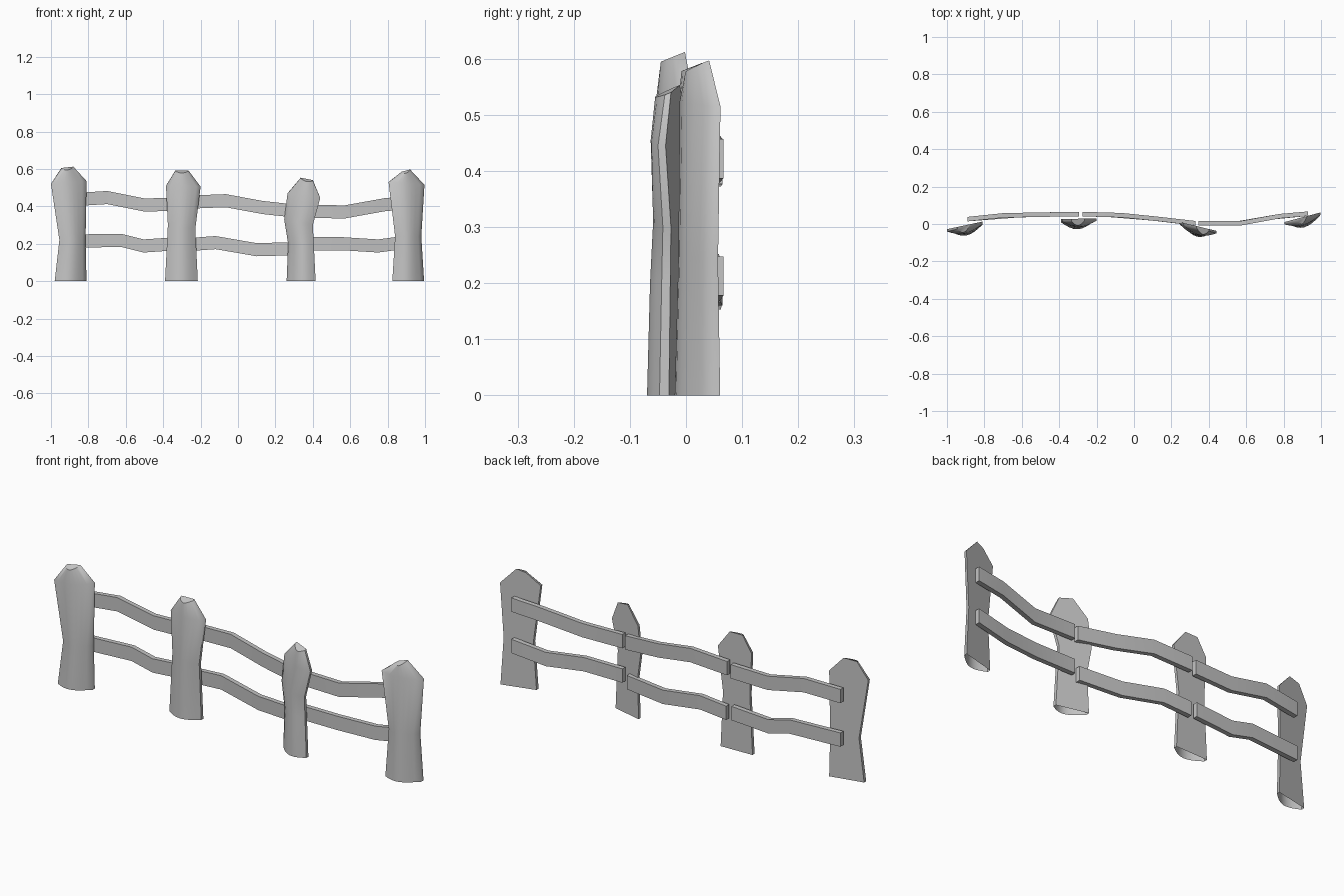
import bpy, bmesh, math

cube = bpy.data.objects.get("Cube")
if cube:
    bpy.data.objects.remove(cube, do_unlink=True)

grey = bpy.data.materials.new("plain grey")
grey.use_nodes = True
grey.diffuse_color = (0.55, 0.55, 0.55, 1)
grey.node_tree.nodes["Principled BSDF"].inputs["Base Color"].default_value = (0.55, 0.55, 0.55, 1)


def finish(name, bm, angle):
    bmesh.ops.recalc_face_normals(bm, faces=bm.faces[:])
    mesh = bpy.data.meshes.new(name)
    bm.to_mesh(mesh)
    bm.free()
    mesh.materials.append(grey)
    ob = bpy.data.objects.new(name, mesh)
    bpy.context.collection.objects.link(ob)
    bpy.ops.object.select_all(action='DESELECT')
    ob.select_set(True)
    bpy.context.view_layer.objects.active = ob
    bpy.ops.object.shade_smooth_by_angle(angle=math.radians(angle))


def bridge(bm, rings):
    for a, b in zip(rings, rings[1:]):
        for i in range(len(a)):
            j = (i + 1) % len(a)
            bm.faces.new((a[i], a[j], b[j], b[i]))


# Split-log post: flat back, bulging front, hollow underside
def post(name, back_left, back_right, rows):
    bm = bmesh.new()
    x0, x1 = rows[1][0], rows[1][2]
    rings = []
    for k, (xa, za, xb, zb) in enumerate(rows):
        depth = 0.056 - 0.012 * za / 0.5
        slope = 0
        if k == len(rows) - 1:
            depth, slope = 0.036, 0.014
        ring = []
        for i in range(9):
            t = i / 8
            bulge = 0.3 + 0.7 * math.sin(math.pi * t)
            x = xa + (xb - xa) * t
            y = back_left + (back_right - back_left) * (x - x0) / (x1 - x0)
            z = za + (zb - za) * t
            ring.append(bm.verts.new((x, y - depth * bulge, z - slope * bulge)))
        for x, z in ((xb, zb), (xa, za)):
            y = back_left + (back_right - back_left) * (x - x0) / (x1 - x0)
            ring.append(bm.verts.new((x, y, z)))
        rings.append(ring)
    bridge(bm, rings)
    bm.faces.new(rings[-1])
    finish(name, bm, 50)


# Each row: left x, left z, right x, right z
post("post_1", -0.018, 0.012, [
    (-0.98, 0, -0.81, 0), (-0.955, 0.22, -0.815, 0.22),
    (-1.0, 0.52, -0.81, 0.535), (-0.945, 0.605, -0.88, 0.612)])
post("post_2", 0.026, 0.03, [
    (-0.39, 0, -0.215, 0), (-0.375, 0.3, -0.228, 0.28),
    (-0.385, 0.51, -0.2, 0.505), (-0.335, 0.592, -0.265, 0.592)])
post("post_3", 0.005, -0.028, [
    (0.26, 0, 0.415, 0), (0.268, 0.2, 0.405, 0.2), (0.247, 0.33, 0.4, 0.3),
    (0.265, 0.47, 0.44, 0.445), (0.335, 0.553, 0.4, 0.54)])
post("post_4", 0.02, 0.057, [
    (0.825, 0, 0.995, 0), (0.84, 0.24, 0.98, 0.24),
    (0.805, 0.53, 0.997, 0.515), (0.875, 0.585, 0.92, 0.597)])


# Wavy plank rail swept through x, y, z centres
def rail(name, path):
    bm = bmesh.new()
    rings = [[bm.verts.new((x, y + dy, z + dz))
              for dy, dz in ((-0.012, -0.035), (0.012, -0.035), (0.012, 0.035), (-0.012, 0.035))]
             for x, y, z in path]
    bridge(bm, rings)
    bm.faces.new(rings[0])
    bm.faces.new(rings[-1])
    finish(name, bm, 25)


rail("upper_rail_1", [(-0.89, 0.026, 0.435), (-0.7, 0.046, 0.447), (-0.5, 0.05, 0.407), (-0.295, 0.053, 0.412)])
rail("upper_rail_2", [(-0.275, 0.053, 0.422), (-0.065, 0.047, 0.43), (0.13, 0.027, 0.394), (0.33, 0.004, 0.372)])
rail("upper_rail_3", [(0.345, 0.004, 0.374), (0.57, 0.004, 0.37), (0.78, 0.042, 0.408), (0.93, 0.055, 0.422)])
rail("lower_rail_1", [(-0.89, 0.026, 0.215), (-0.62, 0.047, 0.217), (-0.505, 0.05, 0.188), (-0.3, 0.053, 0.202)])
rail("lower_rail_2", [(-0.27, 0.053, 0.195), (-0.12, 0.048, 0.206), (0.1, 0.03, 0.168), (0.32, 0.004, 0.174)])
rail("lower_rail_3", [(0.345, 0.004, 0.2), (0.56, 0.004, 0.2), (0.75, 0.037, 0.188), (0.93, 0.055, 0.213)])
